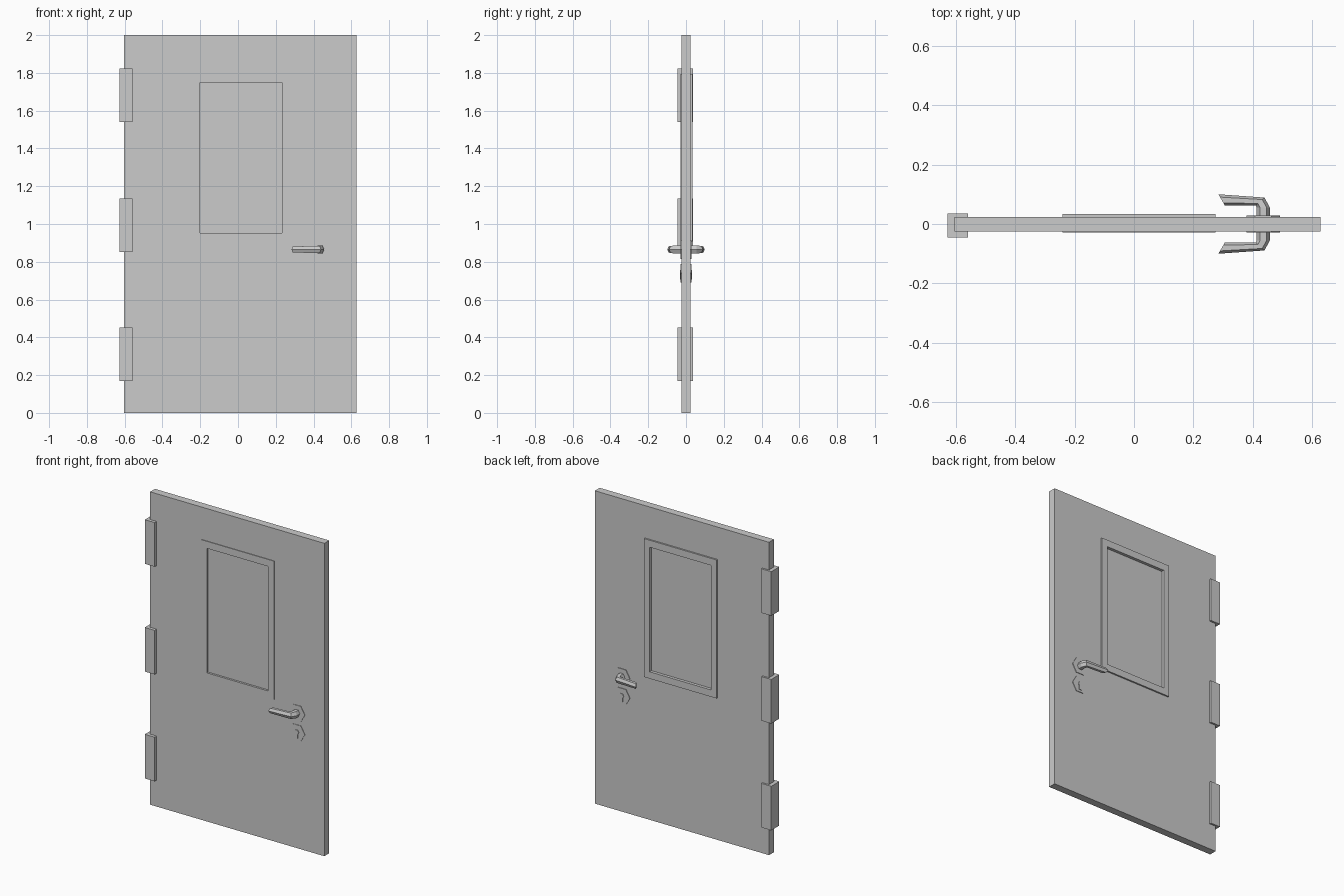
import bpy, bmesh, math

if "Cube" in bpy.data.objects:
    bpy.data.objects.remove(bpy.data.objects["Cube"])

def finish(name, bm):
    bmesh.ops.recalc_face_normals(bm, faces=bm.faces[:])
    me = bpy.data.meshes.new(name)
    bm.to_mesh(me)
    bm.free()
    ob = bpy.data.objects.new(name, me)
    bpy.context.collection.objects.link(ob)
    return ob

def prism(name, outline, y0, y1):
    """Extrude an xz outline from y0 to y1."""
    bm = bmesh.new()
    a, b = [[bm.verts.new((x, y, z)) for x, z in outline] for y in (y0, y1)]
    n = len(a)
    bm.faces.new(a)
    bm.faces.new(b[::-1])
    for i in range(n):
        j = (i + 1) % n
        bm.faces.new((a[i], a[j], b[j], b[i]))
    return finish(name, bm)

def rect(x0, x1, z0, z1):
    return [(x0, z0), (x1, z0), (x1, z1), (x0, z1)]

def hexagon(cx, cz, r):
    return [(cx + r * math.cos(k * math.pi / 3), cz + r * math.sin(k * math.pi / 3)) for k in range(6)]

def ring_panel(name, outer, inner, y0, y1):
    """Rectangular slab with a rectangular opening."""
    bm = bmesh.new()
    loops = [[bm.verts.new((x, y, z)) for x, z in rect(*r)]
             for r, y in ((outer, y0), (inner, y0), (inner, y1), (outer, y1))]
    for k in range(4):
        a, b = loops[k], loops[(k + 1) % 4]
        for i in range(4):
            j = (i + 1) % 4
            bm.faces.new((a[i], a[j], b[j], b[i]))
    return finish(name, bm)

# Door slab, raised window frame and recessed pane
opening = (-0.20, 0.233, 0.952, 1.748)
ring_panel("door_slab", (-0.604, 0.628, 0, 2), (-0.22, 0.253, 0.93, 1.77), -0.025, 0.024)
ring_panel("window_frame", (-0.24, 0.274, 0.908, 1.793), opening, -0.029, 0.034)
prism("window_pane", rect(-0.21, 0.243, 0.94, 1.76), -0.016, 0.015)

# Hinges
for i, z in enumerate((0.31, 0.993, 1.682)):
    prism(f"hinge_{i + 1}", rect(-0.628, -0.558, z - 0.141, z + 0.141), -0.045, 0.036)

# Handle rose, lock rose and lock cylinder, through both faces
HX, HZ, LZ = 0.435, 0.865, 0.74
prism("handle_rose", hexagon(HX, HZ, 0.057), -0.028, 0.028)
prism("lock_rose", hexagon(HX, LZ, 0.057), -0.028, 0.028)
prism("lock_cylinder", [(HX - 0.008, LZ - 0.035), (HX + 0.008, LZ - 0.035), (HX + 0.008, LZ - 0.01),
                        (HX + 0.016, LZ + 0.003), (HX + 0.008, LZ + 0.017), (HX - 0.008, LZ + 0.017),
                        (HX - 0.016, LZ + 0.003), (HX - 0.008, LZ - 0.01)], -0.032, 0.032)

# Six-sided lever: outer point, inner point, half height for each ring
half = [((0.457, 0.056), (0.413, 0.056), 0.021),
        ((0.439, 0.089), (0.410, 0.062), 0.019),
        ((0.284, 0.100), (0.306, 0.062), 0.016)]
stations = [((o[0], -o[1]), (i[0], -i[1]), h) for o, i, h in reversed(half)] + half
bm = bmesh.new()
rings = []
for o, n, h in stations:
    rings.append([bm.verts.new((o[0] + (n[0] - o[0]) * t, o[1] + (n[1] - o[1]) * t, HZ + s * h))
                  for t, s in ((0, 0), (.25, 1), (.75, 1), (1, 0), (.75, -1), (.25, -1))])
for a, b in zip(rings, rings[1:]):
    for i in range(6):
        j = (i + 1) % 6
        bm.faces.new((a[i], a[j], b[j], b[i]))
bm.faces.new(rings[0])
bm.faces.new(rings[-1][::-1])
finish("lever_handle", bm)
